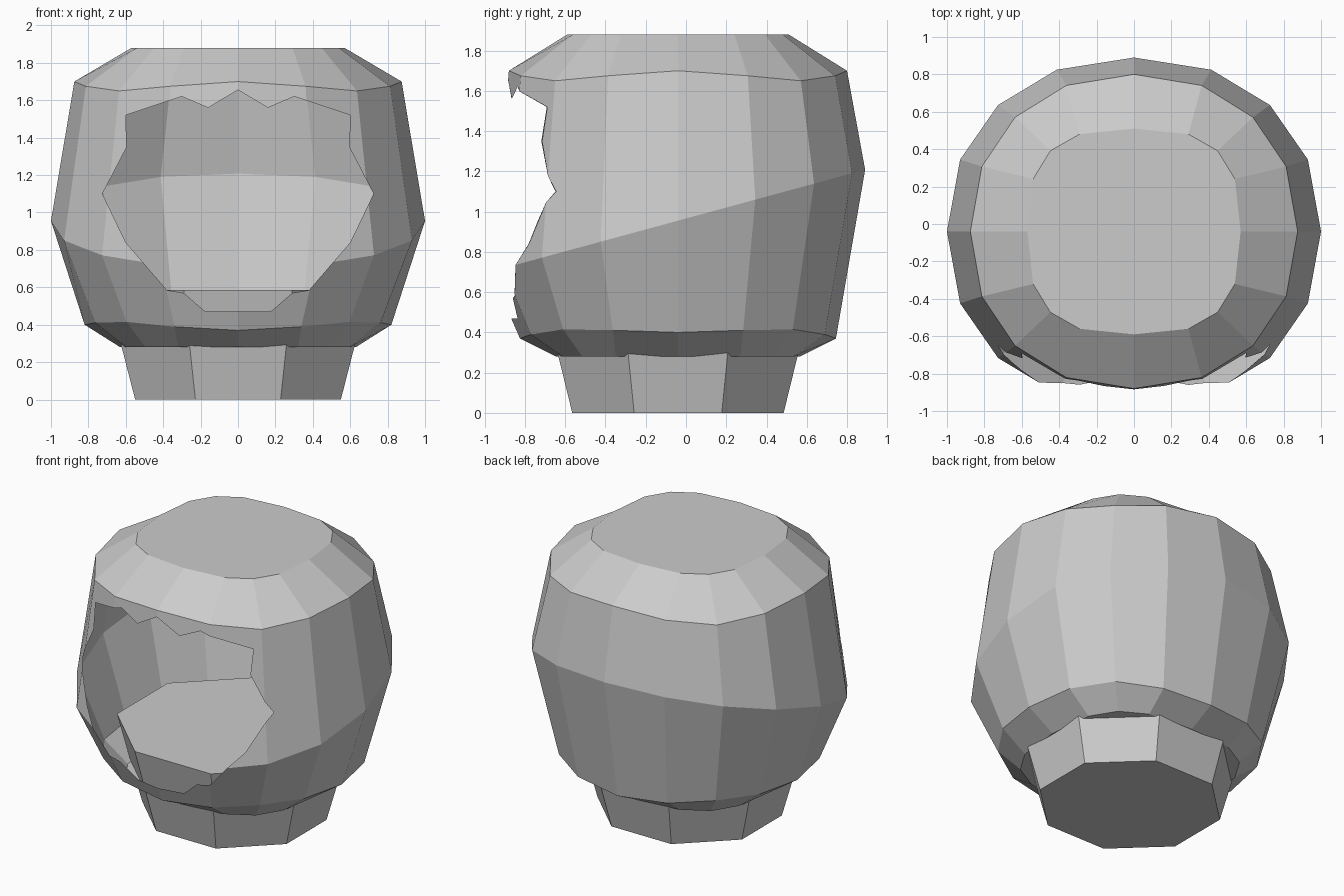
import bpy, bmesh
from math import sin, cos, pi, copysign

if "Cube" in bpy.data.objects:
    bpy.data.objects.remove(bpy.data.objects["Cube"])

YC = -0.04  # y centre shared by all rings


def power(v, p):
    return 0.0 if abs(v) < 1e-6 else copysign(abs(v) ** p, v)


def make_object(name, bm):
    bmesh.ops.recalc_face_normals(bm, faces=bm.faces)
    mesh = bpy.data.meshes.new(name)
    bm.to_mesh(mesh)
    bm.free()
    obj = bpy.data.objects.new(name, mesh)
    bpy.context.collection.objects.link(obj)
    return obj


def loft(name, rings):
    """Closed solid through rings of equal point count."""
    bm = bmesh.new()
    loops = [[bm.verts.new(p) for p in ring] for ring in rings]
    n = len(loops[0])
    for a, b in zip(loops, loops[1:]):
        for i in range(n):
            j = (i + 1) % n
            bm.faces.new((a[i], a[j], b[j], b[i]))
    bm.faces.new(loops[0][::-1])
    bm.faces.new(loops[-1])
    return make_object(name, bm)


def ring(rx, ry, p, height, n=16, phase=0.0):
    pts = []
    for k in range(n):
        t = 2 * pi * (k + phase) / n
        x, y = rx * power(cos(t), p), YC + ry * power(sin(t), p)
        pts.append((x, y, height(y, t)))
    return pts


# Hood: five 16-sided rings, the widest one tilted down to the front
hood = loft("hood", [
    ring(0.63, 0.605, 0.7, lambda y, t: 0.28),
    ring(0.82, 0.785, 0.92, lambda y, t: 0.385 + 0.015 * cos(2 * t) + 0.03 * sin(2 * t) ** 2),
    ring(1.0, 0.93, 0.92, lambda y, t: 0.955 + 0.272 * (y - YC)),
    ring(0.875, 0.84, 0.92, lambda y, t: 1.70 - 0.05 * sin(2 * t) ** 2),
    ring(0.57, 0.55, 0.7, lambda y, t: 1.88),
])

# Jagged face opening, right half mirrored, cut through the front wall only
half = [(0.16, 1.56), (0.30, 1.62), (0.60, 1.52), (0.595, 1.35), (0.725, 1.10),
        (0.60, 0.84), (0.38, 0.585), (0.29, 0.57), (0.175, 0.47)]
outline = [(0, 1.655)] + half + [(-x, z) for x, z in reversed(half)]
BACK = -0.25
cutter = loft("opening_cutter", [[(x, y, z) for x, z in outline] for y in (-1.5, BACK)])
cutter.hide_render = True
mod = hood.modifiers.new("opening", "BOOLEAN")
mod.operation = "DIFFERENCE"
mod.solver = "EXACT"
mod.object = cutter
bpy.context.view_layer.update()
cut = bpy.data.meshes.new_from_object(
    hood.evaluated_get(bpy.context.evaluated_depsgraph_get()))
hood.modifiers.clear()
hood.data = cut
bpy.data.objects.remove(cutter)

# Remove the pocket walls so the hood is a hollow shell
bm = bmesh.new()
bm.from_mesh(cut)
pocket = [f for f in bm.faces if any(abs(v.co.y - BACK) < 1e-4 for v in f.verts)]
bmesh.ops.delete(bm, geom=pocket, context="FACES")
bm.to_mesh(cut)
bm.free()

# Neck: flared eight-sided block that ends as the floor inside the hood
loft("neck", [
    ring(r / cos(pi / 8), r * 0.955 / cos(pi / 8), 1, lambda y, t, z=z: z, 8, 0.5)
    for r, z in ((0.55, 0.0), (0.70, 0.585))
])
